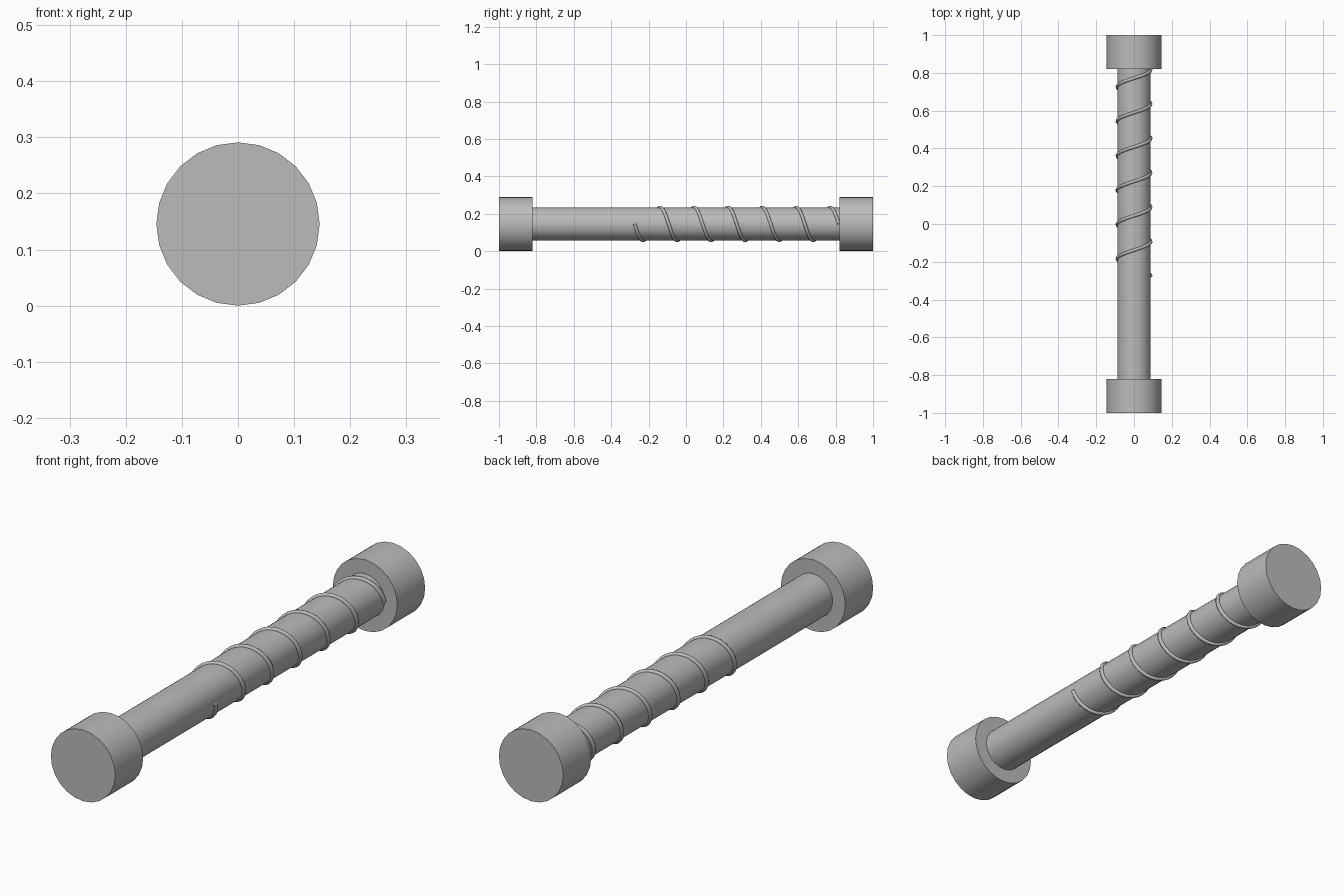
import bpy
import math

if "Cube" in bpy.data.objects:
    bpy.data.objects.remove(bpy.data.objects["Cube"], do_unlink=True)

AXIS_Z = 0.1455
SIDES = 24

grey = bpy.data.materials.new("plain grey")
grey.use_nodes = True
colour = (0.5, 0.5, 0.5, 1)
grey.diffuse_color = colour
grey.node_tree.nodes["Principled BSDF"].inputs["Base Color"].default_value = colour


def rod(name, radius, y0, y1):
    """Closed cylinder lying along y."""
    bpy.ops.mesh.primitive_cylinder_add(
        vertices=SIDES, radius=radius, depth=y1 - y0,
        location=(0, (y0 + y1) / 2, AXIS_Z), rotation=(math.pi / 2, 0, 0))
    obj = bpy.context.object
    obj.name = name
    obj.data.materials.append(grey)
    bpy.ops.object.shade_smooth_by_angle(angle=math.radians(30))


# Shaft and end caps
rod("shaft", 0.0885, -0.83, 0.83)
rod("front_cap", AXIS_Z, -1, -0.82)
rod("back_cap", AXIS_Z, 0.82, 1)

# Wire coil wound around the back part of the shaft
TURNS, STEPS, START, PITCH, COIL_R = 6, 32, -0.275, 0.182, 0.0885
curve = bpy.data.curves.new("coil", "CURVE")
curve.dimensions = "3D"
curve.bevel_depth = 0.009
curve.bevel_resolution = 2
curve.use_fill_caps = True
spline = curve.splines.new("POLY")
spline.points.add(TURNS * STEPS)
for i, point in enumerate(spline.points):
    t = i / STEPS
    a = -2 * math.pi * t
    point.co = (COIL_R * math.cos(a), START + PITCH * t,
                AXIS_Z + COIL_R * math.sin(a), 1)
coil = bpy.data.objects.new("coil", curve)
bpy.context.collection.objects.link(coil)
curve.materials.append(grey)

# Turn the coil into a mesh
bpy.ops.object.select_all(action="DESELECT")
coil.select_set(True)
bpy.context.view_layer.objects.active = coil
bpy.ops.object.convert(target="MESH")
bpy.ops.object.shade_smooth_by_angle(angle=math.radians(50))
